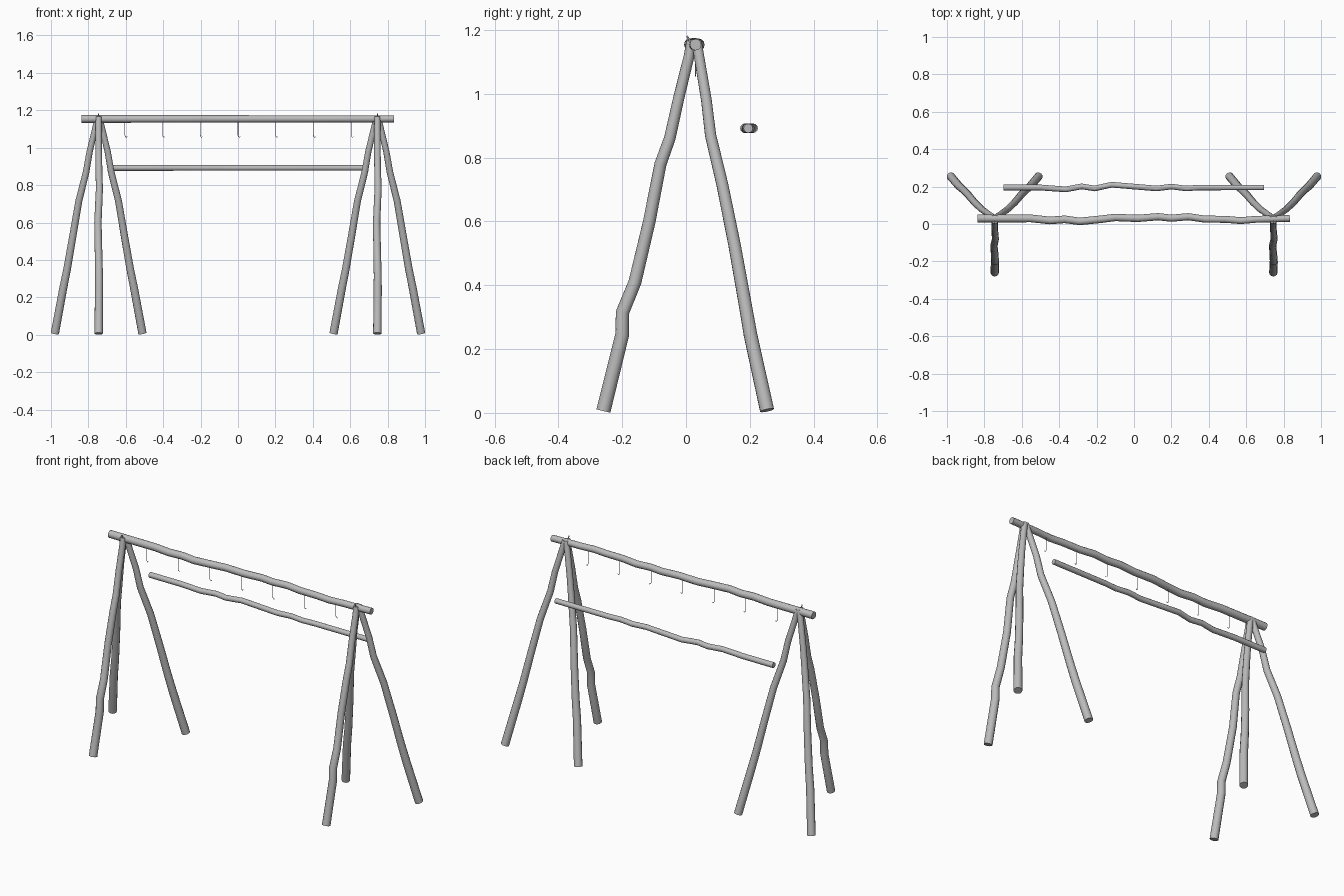
import bpy

cube = bpy.data.objects.get("Cube")
if cube:
    bpy.data.objects.remove(cube, do_unlink=True)

wood = bpy.data.materials.new("grey_wood")
wood.use_nodes = True
wood.diffuse_color = (0.5, 0.5, 0.5, 1)
wood.node_tree.nodes["Principled BSDF"].inputs["Base Color"].default_value = (0.5, 0.5, 0.5, 1)
wood.node_tree.nodes["Principled BSDF"].inputs["Roughness"].default_value = 0.8


def pole(name, points, start, end, sides=12):
    """Capped round pole along points, tapering from start to end radius."""
    curve = bpy.data.curves.new(name, "CURVE")
    curve.dimensions = "3D"
    curve.bevel_depth = 1
    curve.bevel_resolution = sides // 2 - 2
    curve.use_fill_caps = True
    spline = curve.splines.new("POLY")
    spline.points.add(len(points) - 1)
    for i, (p, co) in enumerate(zip(spline.points, points)):
        p.co = (*co, 1)
        p.radius = start + (end - start) * i / (len(points) - 1)
    obj = bpy.data.objects.new(name, curve)
    bpy.context.collection.objects.link(obj)
    bpy.ops.object.select_all(action="DESELECT")
    obj.select_set(True)
    bpy.context.view_layer.objects.active = obj
    bpy.ops.object.convert(target="MESH")
    obj = bpy.context.view_layer.objects.active
    obj.data.materials.clear()
    obj.data.materials.append(wood)
    bpy.ops.object.shade_smooth_by_angle(angle=0.9)
    return obj


# Crooked leg paths, relative to the centre of each tripod
front_leg = [(0, -0.259, 0.006), (0.002, -0.2, 0.245), (0.002, -0.199, 0.315),
             (0, -0.16, 0.41), (-0.004, -0.115, 0.6), (0.004, -0.08, 0.78),
             (0.002, -0.051, 0.86), (0, -0.022, 0.99), (0, 0.01, 1.12), (0, 0.017, 1.165)]
outer_leg = [(0.234, 0.254, 0.008), (0.19, 0.202, 0.245), (0.168, 0.183, 0.354),
             (0.138, 0.152, 0.527), (0.106, 0.114, 0.715), (0.067, 0.077, 0.87),
             (0.048, 0.064, 0.98), (0.004, 0.033, 1.165)]

for side, x in (("right", -0.745), ("left", 0.745)):
    pole(side + "_front_leg", [(x + px, y, z) for px, y, z in front_leg], 0.0225, 0.016)
    for label, s in (("west", -1), ("east", 1)):
        pole(f"{side}_back_leg_{label}", [(x + s * px, y, z) for px, y, z in outer_leg], 0.0225, 0.016)
    # Small pin through the tripod top
    pole(side + "_pin", [(x, 0.003, 1.181), (x, 0.035, 1.13)], 0.003, 0.003, 8)

# Top beam with gentle sideways waves
beam = [(-0.838, 0.03), (-0.66, 0.03), (-0.55, 0.03), (-0.45, 0.019), (-0.37, 0.025), (-0.29, 0.014),
        (-0.18, 0.025), (-0.1, 0.035), (0.02, 0.03), (0.13, 0.039), (0.2, 0.031), (0.29, 0.039),
        (0.38, 0.026), (0.49, 0.025), (0.57, 0.018), (0.65, 0.025), (0.833, 0.03)]
pole("top_beam", [(x, y, 1.154) for x, y in beam], 0.021, 0.018)

# Thinner rear rail
rail = [(-0.698, 0.195), (-0.5, 0.195), (-0.365, 0.185), (-0.28, 0.201), (-0.21, 0.19), (-0.12, 0.21),
        (0, 0.2), (0.12, 0.19), (0.2, 0.2), (0.28, 0.19), (0.35, 0.195), (0.694, 0.195)]
pole("rear_rail", [(x, y, 0.892) for x, y in rail], 0.0155, 0.0145)

# Thin wire hooks under the beam
for i in range(-3, 4):
    x = i * 0.2015
    pole(f"wire_hook_{i + 4}", [(x, 0.03, 1.15), (x, 0.03, 1.066), (x + 0.003, 0.03, 1.058),
                                (x + 0.008, 0.03, 1.055), (x + 0.012, 0.03, 1.06)], 0.0015, 0.0015, 6)
